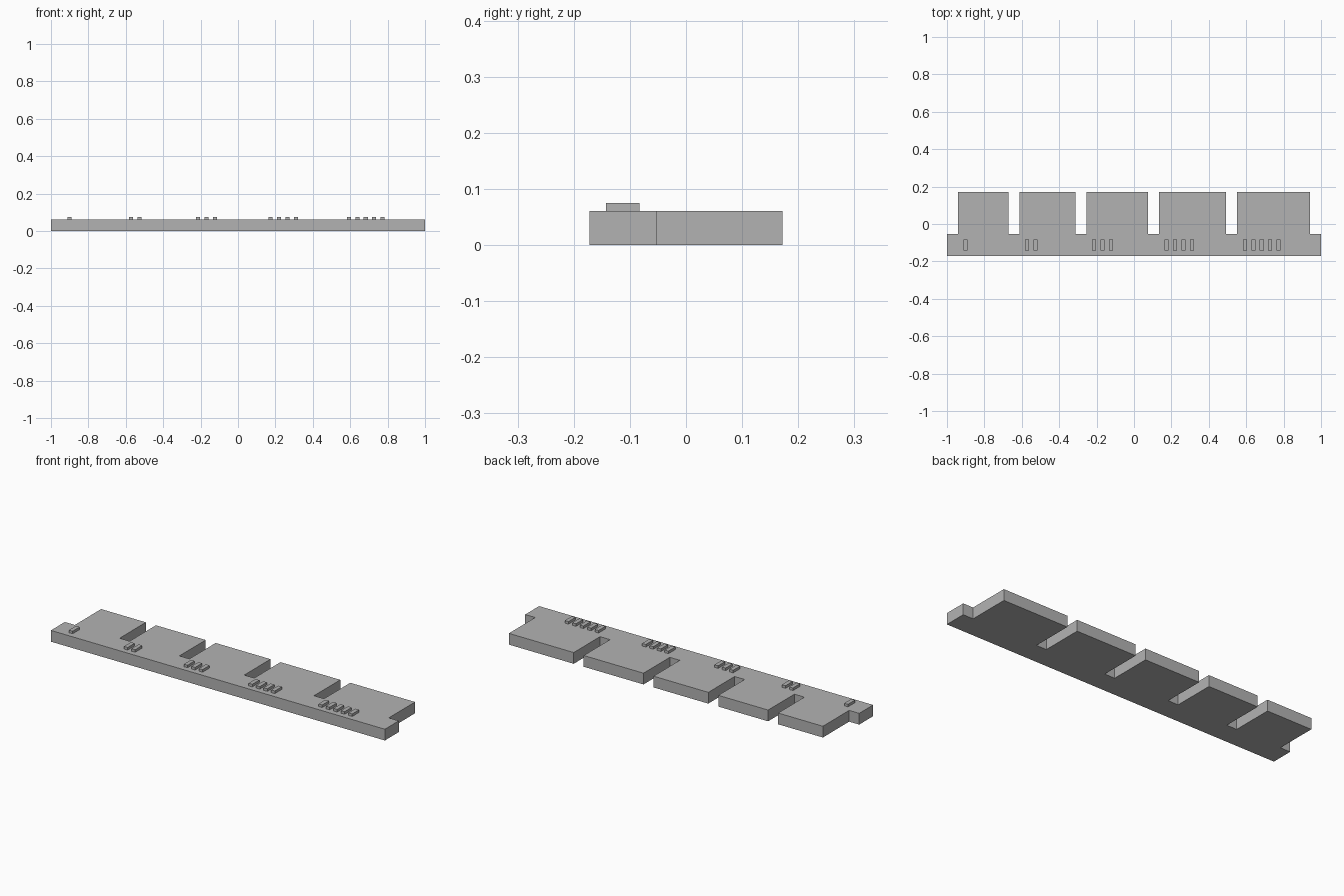
import bpy
import bmesh

cube = bpy.data.objects.get("Cube")
if cube:
    bpy.data.objects.remove(cube, do_unlink=True)

# One flat grey for the whole gauge
grey = bpy.data.materials.new("plain_grey")
grey.use_nodes = True
colour = (0.45, 0.45, 0.45, 1)
grey.diffuse_color = colour
grey.node_tree.nodes["Principled BSDF"].inputs["Base Color"].default_value = colour

FRONT, STEP, BACK = -0.172, -0.053, 0.172
THICK, TOP = 0.061, 0.075
GAP = 0.06


def finish(bm, name):
    mesh = bpy.data.meshes.new(name)
    bmesh.ops.recalc_face_normals(bm, faces=bm.faces)
    bm.to_mesh(mesh)
    bm.free()
    mesh.materials.append(grey)
    obj = bpy.data.objects.new(name, mesh)
    bpy.context.collection.objects.link(obj)
    return obj


def extrude_outline(name, outline, z0, z1):
    bm = bmesh.new()
    face = bm.faces.new([bm.verts.new((x, y, z0)) for x, y in outline])
    result = bmesh.ops.extrude_face_region(bm, geom=[face])
    moved = [v for v in result["geom"] if isinstance(v, bmesh.types.BMVert)]
    bmesh.ops.translate(bm, verts=moved, vec=(0, 0, z1 - z0))
    return finish(bm, name)


# Tooth edges: each tooth is slightly wider than the one before
teeth = []
x = -1 + GAP
for i in range(5):
    width = 0.268 + 0.03 * i
    teeth.append((x, x + width))
    x += width + GAP

# Toothed plate, extruded from a single outline
outline = [(1, STEP), (1, FRONT), (-1, FRONT), (-1, STEP)]
for left, right in teeth:
    outline += [(left, STEP), (left, BACK), (right, BACK), (right, STEP)]
extrude_outline("toothed_plate", outline, 0, THICK)

# Raised counting marks, one to five
for count, centre in enumerate((-0.901, -0.549, -0.168, 0.242, 0.683), 1):
    for k in range(count):
        mx = centre + (k - (count - 1) / 2) * 0.045
        a, b = mx - 0.011, mx + 0.011
        extrude_outline(f"count_mark_{count}_{k + 1}",
                        [(a, -0.143), (b, -0.143), (b, -0.083), (a, -0.083)],
                        THICK, TOP)
